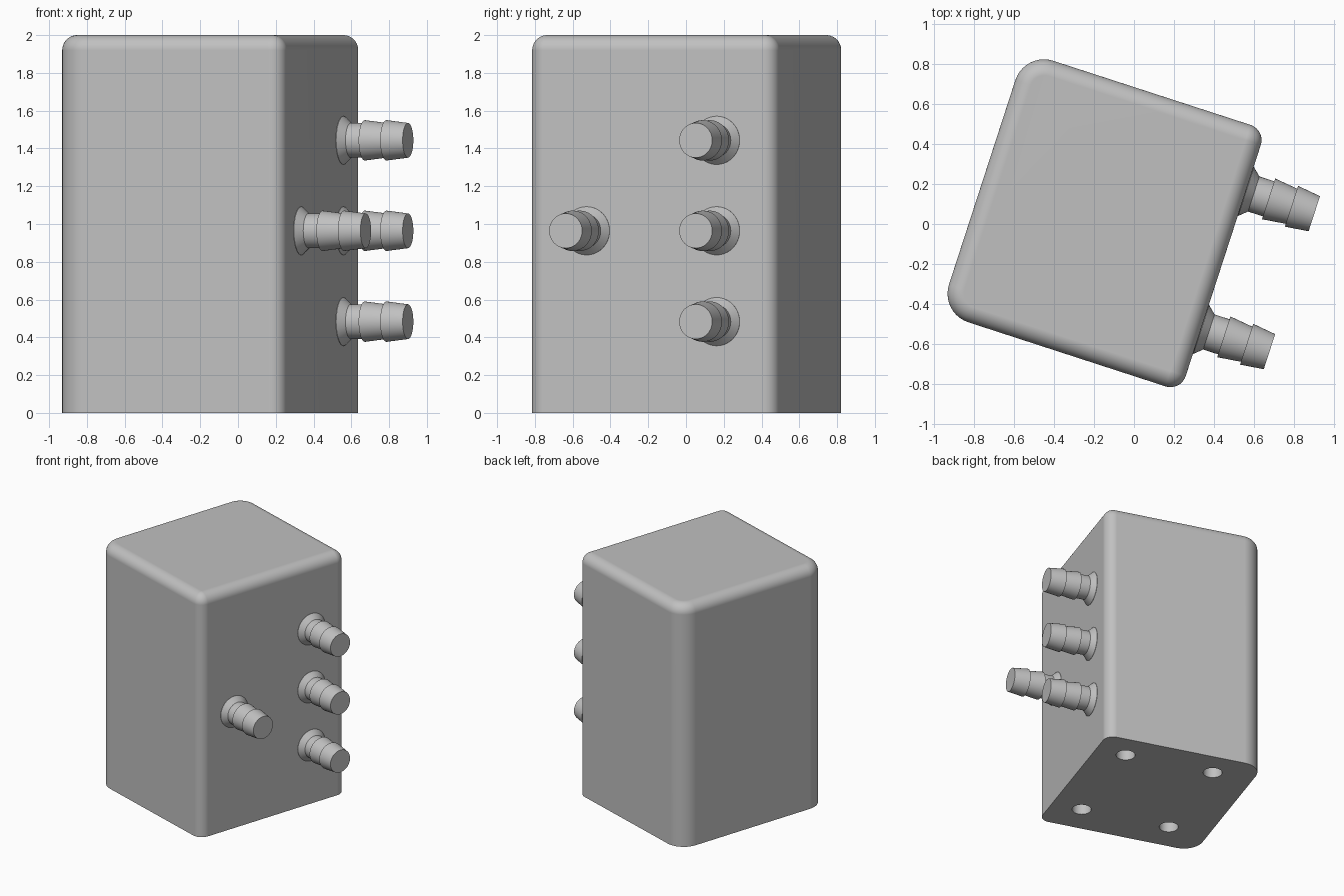
import bpy, bmesh, math
from mathutils import Matrix

if "Cube" in bpy.data.objects:
    bpy.data.objects.remove(bpy.data.objects["Cube"])

TURN = math.radians(-18)                      # whole unit is turned about z
X0, X1, Y0, Y1, H = -0.785, 0.48, -0.722, 0.65, 2.0
FILLET, SEG = 0.08, 10

grey = bpy.data.materials.new("light grey")
grey.diffuse_color = (0.53, 0.53, 0.53, 1)
grey.use_nodes = True
grey.node_tree.nodes["Principled BSDF"].inputs["Base Color"].default_value = grey.diffuse_color


def make(name, bm):
    bmesh.ops.remove_doubles(bm, verts=bm.verts, dist=1e-5)
    bmesh.ops.recalc_face_normals(bm, faces=bm.faces)
    me = bpy.data.meshes.new(name)
    bm.to_mesh(me)
    bm.free()
    me.materials.append(grey)
    ob = bpy.data.objects.new(name, me)
    bpy.context.collection.objects.link(ob)
    ob.rotation_euler.z = TURN
    return ob


def select(ob):
    bpy.ops.object.select_all(action='DESELECT')
    ob.select_set(True)
    bpy.context.view_layer.objects.active = ob


def smooth(ob):
    select(ob)
    bpy.ops.object.shade_smooth_by_angle(angle=math.radians(30))
    mod = ob.modifiers.new("flat_face_normals", 'WEIGHTED_NORMAL')
    mod.keep_sharp = True


def loft(bm, rings):
    """Join rings of points with quads and cap both ends."""
    vs = [[bm.verts.new(p) for p in ring] for ring in rings]
    n = len(vs[0])
    for a, b in zip(vs, vs[1:]):
        for i in range(n):
            bm.faces.new((a[i], a[(i + 1) % n], b[(i + 1) % n], b[i]))
    bm.faces.new(vs[0][::-1])
    bm.faces.new(vs[-1])


def outline(inset, z):
    """Rounded rectangle: tight corners on the port side, wide ones opposite."""
    pts = []
    corners = [(X1, Y1, -1, -1, 0.08), (X0, Y1, 1, -1, 0.15),
               (X0, Y0, 1, 1, 0.15), (X1, Y0, -1, 1, 0.08)]
    for k, (x, y, sx, sy, r) in enumerate(corners):
        for i in range(SEG + 1):
            a = math.pi / 2 * (k + i / SEG)
            pts.append((x + sx * r + (r - inset) * math.cos(a),
                        y + sy * r + (r - inset) * math.sin(a), z))
    return pts


# Housing with rounded top edge
bm = bmesh.new()
rings = [outline(0, 0)]
for i in range(SEG + 1):
    a = math.pi / 2 * i / SEG
    rings.append(outline(FILLET * (1 - math.cos(a)),
                         H - FILLET + FILLET * math.sin(a)))
loft(bm, rings)
housing = make("housing", bm)

# Four mounting holes in the underside
bm = bmesh.new()
for x in (-0.465, 0.24):
    for y in (-0.455, 0.425):
        bmesh.ops.create_cone(bm, cap_ends=True, segments=32, radius1=0.072,
                              radius2=0.072, depth=0.5,
                              matrix=Matrix.Translation((x, y, 0)))
cutter = make("hole_cutter", bm)
cutter.hide_render = True
mod = housing.modifiers.new("holes", 'BOOLEAN')
mod.operation, mod.solver, mod.object = 'DIFFERENCE', 'EXACT', cutter
select(housing)
bpy.ops.object.modifier_apply(modifier=mod.name)
bpy.data.objects.remove(cutter)
smooth(housing)

# Barbed hose ports: flared root, neck, two tapered barbs (x, radius)
PROFILE = [(0.46, 0.128), (0.482, 0.128), (0.522, 0.092), (0.60, 0.092),
           (0.60, 0.107), (0.72, 0.092), (0.72, 0.107), (0.84, 0.092)]
PORTS = [("upper_port", 0.327, 1.443), ("middle_port", 0.327, 0.964),
         ("lower_port", 0.327, 0.483), ("front_port", -0.397, 0.964)]
for name, y, z in PORTS:
    bm = bmesh.new()
    loft(bm, [[(x, y + r * math.cos(2 * math.pi * i / 40),
                z + r * math.sin(2 * math.pi * i / 40)) for i in range(40)]
              for x, r in PROFILE])
    smooth(make(name, bm))
